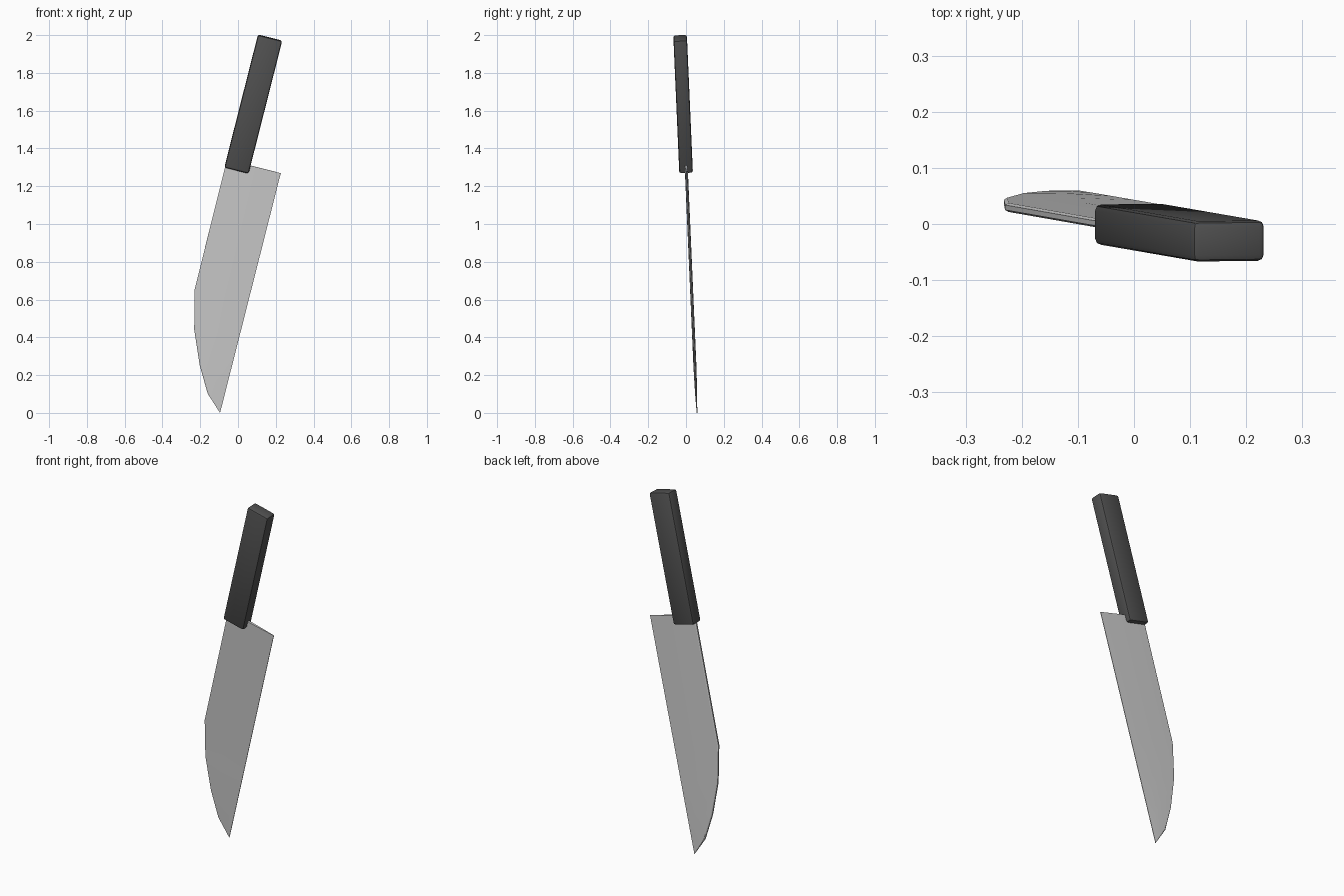
import bpy, bmesh, math
from mathutils import Matrix

if "Cube" in bpy.data.objects:
    bpy.data.objects.remove(bpy.data.objects["Cube"])

# Local frame: x = across the blade, y = thickness, z = along the knife
POSE = (Matrix.Translation((0, 0.056, 0))
        @ Matrix.Rotation(math.radians(2.5), 4, 'X')
        @ Matrix.Rotation(math.radians(14.2), 4, 'Y'))


def finish(name, bm, angle):
    bmesh.ops.recalc_face_normals(bm, faces=bm.faces)
    mesh = bpy.data.meshes.new(name)
    bm.to_mesh(mesh)
    bm.free()
    mesh.transform(POSE)
    ob = bpy.data.objects.new(name, mesh)
    bpy.context.collection.objects.link(ob)
    bpy.ops.object.select_all(action='DESELECT')
    ob.select_set(True)
    bpy.context.view_layer.objects.active = ob
    bpy.ops.object.shade_smooth_by_angle(angle=math.radians(angle))
    return ob


# Blade: wedge cross-sections from the heel to the tip
EDGE, HALF, OFF = -0.092, 0.008, 0.002
stations = [(1.287, -0.386), (0.577, -0.383), (0.371, -0.333),
            (0.194, -0.258), (0.060, -0.181), (-0.0235, EDGE)]
bm = bmesh.new()
rings = []
for u, spine in stations:
    width = EDGE - spine
    h = HALF * min(1, 0.35 + width / 0.25)
    if width == 0:
        h = 0.002
    side = [(spine, h * 0.55), (spine + min(0.006, width * 0.1), h),
            (spine + width * 0.5, h * 0.85), (EDGE, min(h, 0.0015))]
    loop = side + [(w, -t) for w, t in reversed(side)]
    rings.append([bm.verts.new((w, t + OFF, u)) for w, t in loop])
for a, b in zip(rings, rings[1:]):
    for i in range(len(a)):
        j = (i + 1) % len(a)
        bm.faces.new((a[i], a[j], b[j], b[i]))
bm.faces.new(rings[0])
bm.faces.new(rings[-1])
bmesh.ops.remove_doubles(bm, verts=bm.verts, dist=0.0005)
bmesh.ops.dissolve_degenerate(bm, edges=bm.edges, dist=0.0001)
finish("blade", bm, 30)

# Handle: softly bevelled bar
bm = bmesh.new()
bmesh.ops.create_cube(bm, size=1)
bmesh.ops.scale(bm, vec=(0.132, 0.072, 0.725), verts=bm.verts)
bmesh.ops.translate(bm, vec=(-0.323, 0, 1.6065), verts=bm.verts)
bmesh.ops.bevel(bm, geom=bm.edges[:], offset=0.011, segments=2,
                profile=0.5, affect='EDGES')
handle = finish("handle", bm, 40)
mat = bpy.data.materials.new("dark_grip")
mat.diffuse_color = (0.08, 0.08, 0.08, 1)
mat.use_nodes = True
mat.node_tree.nodes["Principled BSDF"].inputs["Base Color"].default_value = mat.diffuse_color
handle.data.materials.append(mat)
